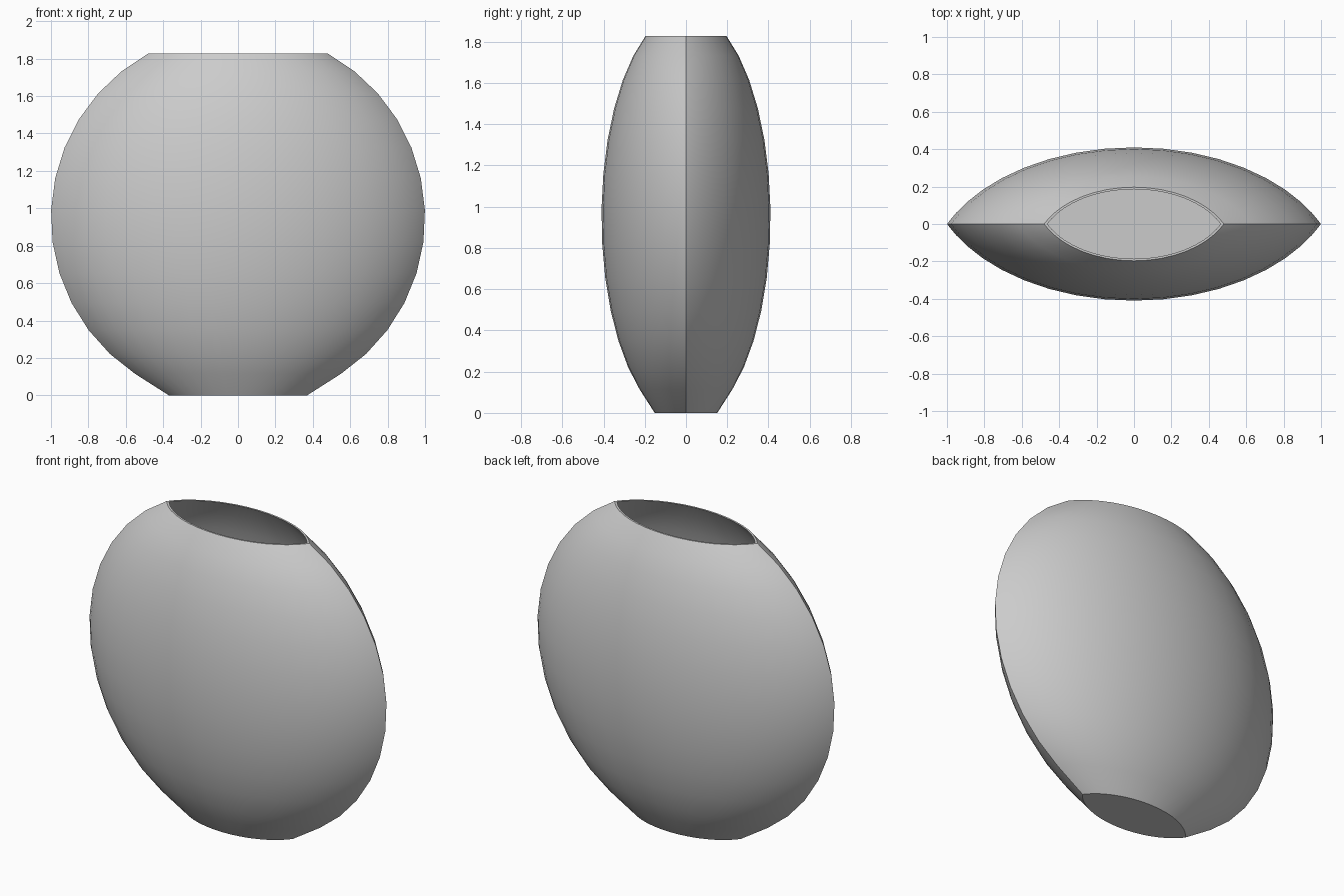
import bpy, bmesh, math

if "Cube" in bpy.data.objects:
    bpy.data.objects.remove(bpy.data.objects["Cube"])

SEG = 20          # steps across one side of the lens
CENTRE = 0.95     # height of the widest point


def lens(w, d, z):
    """Pointed oval ring, half width w and half depth d, at height z."""
    a = 1.1
    c = math.sqrt(1 - 1 / a ** 2)
    pts = []
    for side in (-1, 1):
        for i in range(SEG):
            x = -side * -1 * math.cos(math.pi * i / SEG)
            y = side * (math.sqrt(max(0, 1 - (x / a) ** 2)) - c) / (1 - c)
            pts.append((w * x, d * y, z))
    return pts


# Round outer profile as (half width, height), foot to rim
outer = [(0.37, 0.0)]
for i in range(13):
    t = math.radians(-56.6 + (61.3 + 56.6) * i / 12)
    outer.append((math.cos(t), CENTRE + math.sin(t)))

# Outer wall, then down the inner wall to a flat floor
rings = [lens(w, 0.41 * w, z) for w, z in outer]
for w, z in reversed(outer[1:]):
    rings.append(lens(w - 0.017, 0.41 * w - 0.011, z))

bm = bmesh.new()
loops = [[bm.verts.new(p) for p in r] for r in rings]
for lo, hi in zip(loops, loops[1:]):
    n = len(lo)
    for i in range(n):
        j = (i + 1) % n
        bm.faces.new((lo[i], lo[j], hi[j], hi[i]))
bm.faces.new(loops[0])      # base
bm.faces.new(loops[-1])     # inside floor
bmesh.ops.recalc_face_normals(bm, faces=bm.faces)

mesh = bpy.data.meshes.new("vase")
bm.to_mesh(mesh)
bm.free()
vase = bpy.data.objects.new("vase", mesh)
bpy.context.collection.objects.link(vase)
bpy.context.view_layer.objects.active = vase
vase.select_set(True)
bpy.ops.object.shade_smooth_by_angle(angle=math.radians(30))
